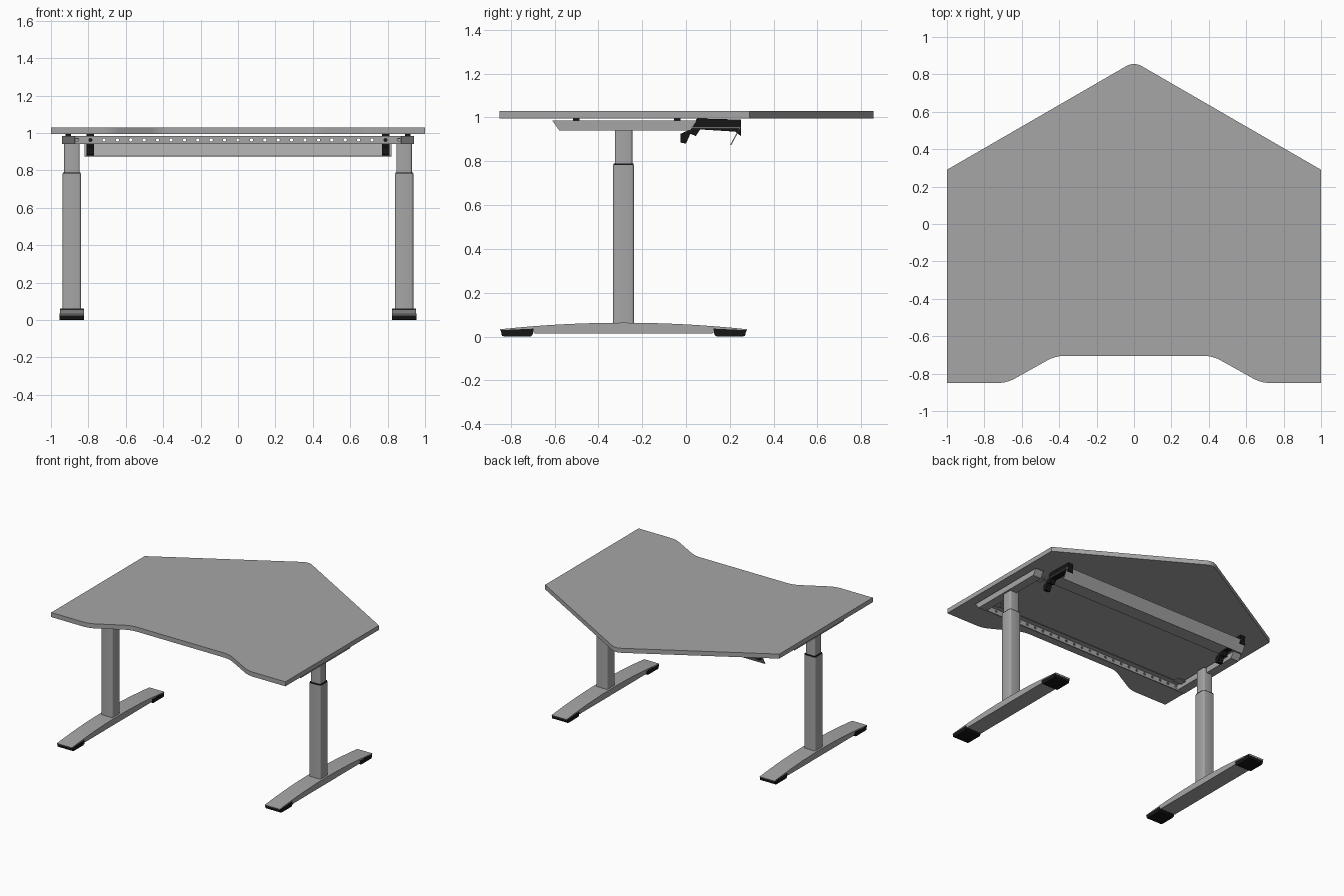
import bpy, bmesh, math
from mathutils import Vector, Matrix

cube = bpy.data.objects.get("Cube")
if cube:
    bpy.data.objects.remove(cube, do_unlink=True)


def material(name, value):
    m = bpy.data.materials.new(name)
    m.use_nodes = True
    m.diffuse_color = (value, value, value, 1)
    bsdf = next(n for n in m.node_tree.nodes if n.type == 'BSDF_PRINCIPLED')
    bsdf.inputs["Base Color"].default_value = m.diffuse_color
    bsdf.inputs["Roughness"].default_value = 0.6
    return m


GREY = material("grey", 0.38)
BLACK = material("black", 0.008)


def finish(bm, name, mat):
    bmesh.ops.recalc_face_normals(bm, faces=bm.faces)
    mesh = bpy.data.meshes.new(name)
    bm.to_mesh(mesh)
    bm.free()
    mesh.materials.append(mat)
    ob = bpy.data.objects.new(name, mesh)
    bpy.context.collection.objects.link(ob)
    return ob


def extrude(name, pts, depth, mat):
    """Extrude a closed loop of 3D points along a vector."""
    bm = bmesh.new()
    face = bm.faces.new([bm.verts.new(p) for p in pts])
    ext = bmesh.ops.extrude_face_region(bm, geom=[face])
    verts = [v for v in ext["geom"] if isinstance(v, bmesh.types.BMVert)]
    bmesh.ops.translate(bm, vec=depth, verts=verts)
    return finish(bm, name, mat)


def side_profile(name, pts, x0, x1, mat):
    """Extrude a (y, z) outline between two x positions."""
    return extrude(name, [(x0, y, z) for y, z in pts], (x1 - x0, 0, 0), mat)


def box(name, x, y, z, mat, bevel=0):
    pts = [(x[0], y[0], z[0]), (x[1], y[0], z[0]), (x[1], y[1], z[0]), (x[0], y[1], z[0])]
    ob = extrude(name, pts, (0, 0, z[1] - z[0]), mat)
    if bevel:
        # round only the upright edges
        bm = bmesh.new()
        bm.from_mesh(ob.data)
        edges = [e for e in bm.edges
                 if abs(e.verts[0].co.z - e.verts[1].co.z) > 0.9 * (z[1] - z[0])]
        bmesh.ops.bevel(bm, geom=edges, offset=bevel, segments=3, profile=0.5, affect='EDGES')
        bm.to_mesh(ob.data)
        bm.free()
        smooth(ob)
    return ob


def smooth(ob):
    bpy.ops.object.select_all(action='DESELECT')
    ob.select_set(True)
    bpy.context.view_layer.objects.active = ob
    bpy.ops.object.shade_smooth_by_angle(angle=math.radians(35))


def fillet(corners, steps=5):
    """Round the corners of an outline given as (x, y, cut)."""
    out = []
    for i, (x, y, cut) in enumerate(corners):
        p = Vector((x, y))
        if not cut:
            out.append(p)
            continue
        a = p + (Vector(corners[i - 1][:2]) - p).normalized() * cut
        b = p + (Vector(corners[(i + 1) % len(corners)][:2]) - p).normalized() * cut
        for k in range(steps + 1):
            t = k / steps
            out.append(a * (1 - t) ** 2 + p * 2 * t * (1 - t) + b * t * t)
    return out


# Tabletop with a pointed back and a recessed front
right_half = [(0.42, -0.705, 0.05), (0.68, -0.85, 0.05), (1, -0.85, 0), (1, 0.29, 0)]
left_half = [(-x, y, c) for x, y, c in reversed(right_half)]
outline = fillet(right_half + [(0, 0.868, 0.05)] + left_half)
extrude("tabletop", [(p.x, p.y, 0.995) for p in outline], (0, 0, 0.035), GREY)

# Arched foot profile
MID, HALF = -0.285, 0.565


def arch(t):
    return 0.063 - 0.03 * t * t


top = [(MID + HALF * t, arch(t)) for t in (i / 8 for i in range(-8, 9))]
under = [(0.275, 0.024), (0.14, 0.03), (0.12, 0.014)]
under += [(2 * MID - y, z) for y, z in reversed(under)]

# Tray hanger outline
hanger = [(0.05, 0.995), (0.25, 0.99), (0.25, 0.915), (0.225, 0.935), (0.065, 0.945),
          (0.045, 0.915), (0.02, 0.925), (0, 0.88), (-0.025, 0.885),
          (-0.025, 0.925), (0.02, 0.945)]

for side, s in (("left", 1), ("right", -1)):
    c = 0.888 * s

    # Foot with two black end pads
    foot = side_profile(side + "_foot", top + under, c - 0.064, c + 0.064, GREY)
    smooth(foot)
    for end, e in (("front", -1), ("back", 1)):
        pad = [(MID + e * d, z) for d, z in
               ((0.41, 0.036), (0.56, 0.029), (0.555, 0.004), (0.545, 0), (0.425, 0), (0.415, 0.008))]
        side_profile(f"{side}_{end}_pad", pad, c - 0.0655, c + 0.0655, BLACK)

    # Telescopic leg
    box(side + "_lower_leg", (c - 0.049, c + 0.049), (MID - 0.048, MID + 0.048),
        (0.05, 0.783), GREY, 0.012)
    box(side + "_leg_collar", (c - 0.047, c + 0.047), (MID - 0.046, MID + 0.046),
        (0.78, 0.79), BLACK, 0.012)
    box(side + "_upper_leg", (c - 0.041, c + 0.041), (MID - 0.040, MID + 0.040),
        (0.785, 0.975), GREY, 0.01)

    # Support arm under the top, with spacers
    arm = [(-0.61, 0.985), (-0.578, 0.94), (0.02, 0.94), (0.05, 0.985)]
    side_profile(side + "_support_arm", arm, s * 0.872, s * 0.942, GREY)
    for place, y in (("front", -0.5), ("back", -0.04)):
        box(f"{side}_{place}_spacer", (s * 0.907 - 0.015, s * 0.907 + 0.015),
            (y - 0.015, y + 0.015), (0.984, 0.996), BLACK)
        box(f"{side}_{place}_mount", (s * 0.84 - 0.035, s * 0.84 + 0.035),
            (y - 0.025, y + 0.025), (0.968, 0.976), GREY)

    # Black tray hanger
    side_profile(side + "_tray_hanger", hanger, s * 0.79 - 0.021, s * 0.79 + 0.021, BLACK)

# Perforated front rail
rail = box("perforated_rail", (-0.875, 0.875), (-0.575, -0.567), (0.94, 0.985), GREY)
bm = bmesh.new()
for i in range(25):
    spot = Matrix.Translation((-0.86 + 1.72 * i / 24, -0.571, 0.963))
    bmesh.ops.create_cone(bm, cap_ends=True, segments=12, radius1=0.009, radius2=0.009,
                          depth=0.05, matrix=spot @ Matrix.Rotation(math.pi / 2, 4, 'X'))
cutter = finish(bm, "hole_cutter", GREY)
cutter.hide_render = True
mod = rail.modifiers.new("holes", 'BOOLEAN')
mod.operation = 'DIFFERENCE'
mod.solver = 'EXACT'
mod.object = cutter
bpy.context.view_layer.update()
holed = bpy.data.meshes.new_from_object(rail.evaluated_get(bpy.context.evaluated_depsgraph_get()))
rail.modifiers.clear()
rail.data = holed
bpy.data.objects.remove(cutter, do_unlink=True)

# Rail top flange
box("rail_flange", (-0.872, 0.872), (-0.568, -0.53), (0.98, 0.985), GREY)

# Cable tray: flat panel with a sloping back flap
tray = [(0.0, 0.95), (0.243, 0.95), (0.202, 0.876), (0.207, 0.874), (0.25, 0.955), (0.0, 0.955)]
side_profile("cable_tray", tray, -0.82, 0.82, GREY)
